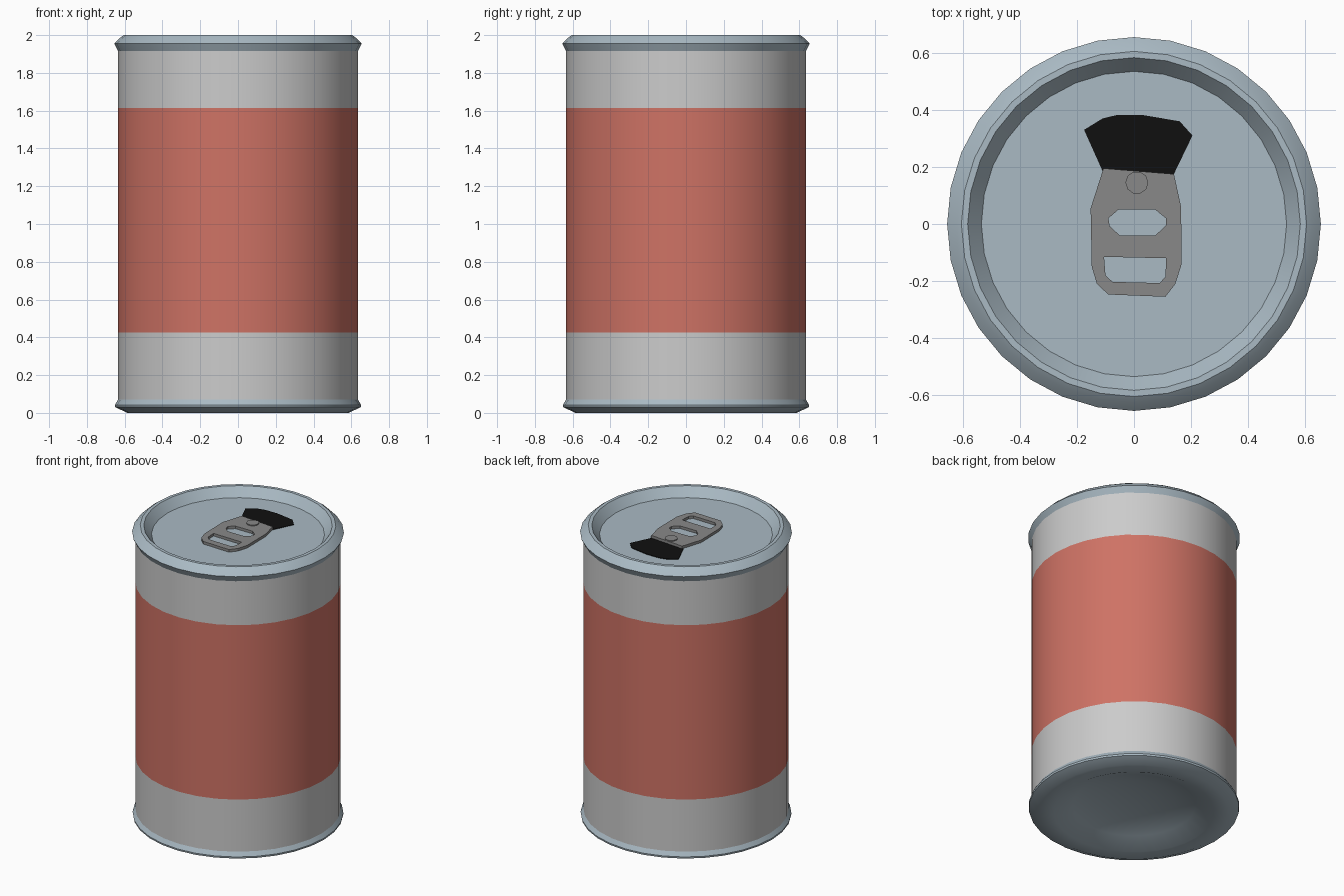
import bpy, bmesh
from math import sin, cos, pi, radians

if "Cube" in bpy.data.objects:
    bpy.data.objects.remove(bpy.data.objects["Cube"])

SIDES = 32


def paint(obj, name, rgb):
    mat = bpy.data.materials.get(name) or bpy.data.materials.new(name)
    mat.diffuse_color = (*rgb, 1)
    mat.use_nodes = True
    mat.node_tree.nodes["Principled BSDF"].inputs["Base Color"].default_value = mat.diffuse_color
    obj.data.materials.append(mat)


def lathe(name, profile, sides=SIDES, centre=(0, 0), angle=30):
    """Revolve (radius, z) points; the profile runs upward along the outside."""
    bm = bmesh.new()
    rings = [[bm.verts.new((centre[0] + r * cos(2 * pi * j / sides),
                            centre[1] + r * sin(2 * pi * j / sides), z))
              for j in range(sides)] for r, z in profile]
    for low, high in zip(rings, rings[1:]):
        for j in range(sides):
            k = (j + 1) % sides
            bm.faces.new((low[j], low[k], high[k], high[j]))
    bmesh.ops.remove_doubles(bm, verts=bm.verts, dist=1e-5)
    mesh = bpy.data.meshes.new(name)
    bm.to_mesh(mesh)
    bm.free()
    obj = bpy.data.objects.new(name, mesh)
    bpy.context.collection.objects.link(obj)
    select(obj)
    bpy.ops.object.shade_smooth_by_angle(angle=radians(angle))
    return obj


def select(obj):
    bpy.ops.object.select_all(action='DESELECT')
    obj.select_set(True)
    bpy.context.view_layer.objects.active = obj


def plate(name, outlines, z, half_thickness):
    """Flat plate from an outer outline followed by hole outlines."""
    curve = bpy.data.curves.new(name, 'CURVE')
    curve.dimensions = '2D'
    curve.fill_mode = 'BOTH'
    curve.extrude = half_thickness
    for points in outlines:
        spline = curve.splines.new('POLY')
        spline.points.add(len(points) - 1)
        for p, (x, y) in zip(spline.points, points):
            p.co = (x, y, 0, 1)
        spline.use_cyclic_u = True
    obj = bpy.data.objects.new(name, curve)
    obj.location.z = z
    bpy.context.collection.objects.link(obj)
    select(obj)
    bpy.ops.object.convert(target='MESH')
    obj = bpy.context.object
    bpy.ops.object.shade_flat()
    return obj


# Can wall: bare metal, label, bare metal
R = 0.635
lathe("lower_wall", [(R, 0.06), (R, 0.425)])
label = lathe("label", [(R, 0.425), (R, 1.615)])
paint(label, "label_red", (0.62, 0.17, 0.13))
lathe("upper_wall", [(R, 1.615), (R, 1.925)])

# Base with domed underside
base = lathe("base", [(0, 0.1), (0.13, 0.095), (0.25, 0.08), (0.38, 0.05), (0.495, 0.0),
                      (0.585, 0.0), (0.65, 0.03), (0.652, 0.042), (R, 0.07)])
# Rim and recessed lid
lid = lathe("lid", [(R, 1.915), (0.655, 1.955), (0.625, 1.985), (0.605, 2.0),
                    (0.583, 2.0), (0.535, 1.94), (0, 1.94)])
for part in (base, lid):
    paint(part, "rim_metal", (0.4, 0.49, 0.55))

# Drinking hole
mouth = plate("mouth_opening", [[(-0.175, 0.33), (-0.11, 0.37), (-0.06, 0.382), (0.03, 0.382),
                                 (0.16, 0.36), (0.205, 0.31), (0.135, 0.165), (-0.11, 0.185)]],
              1.942, 0.002)
paint(mouth, "opening_black", (0.005, 0.005, 0.005))

# Pull tab with finger hole and rivet window
tab = plate("pull_tab", [
    [(-0.107, 0.195), (0.14, 0.175), (0.165, 0.06), (0.167, -0.14), (0.145, -0.21),
     (0.11, -0.255), (-0.09, -0.247), (-0.13, -0.21), (-0.148, -0.15), (-0.152, 0.055)],
    [(-0.09, 0.02), (-0.055, 0.05), (0.075, 0.05), (0.112, 0.02),
     (0.112, -0.005), (0.075, -0.04), (-0.05, -0.04), (-0.085, -0.008)],
    [(-0.105, -0.115), (0.113, -0.12), (0.11, -0.185), (0.09, -0.207),
     (-0.075, -0.203), (-0.1, -0.18)]], 1.953, 0.009)
rivet = lathe("rivet", [(0.04, 1.94), (0.04, 1.968), (0, 1.968)], 10, (0.01, 0.145))
for part in (tab, rivet):
    paint(part, "tab_metal", (0.25, 0.25, 0.25))
